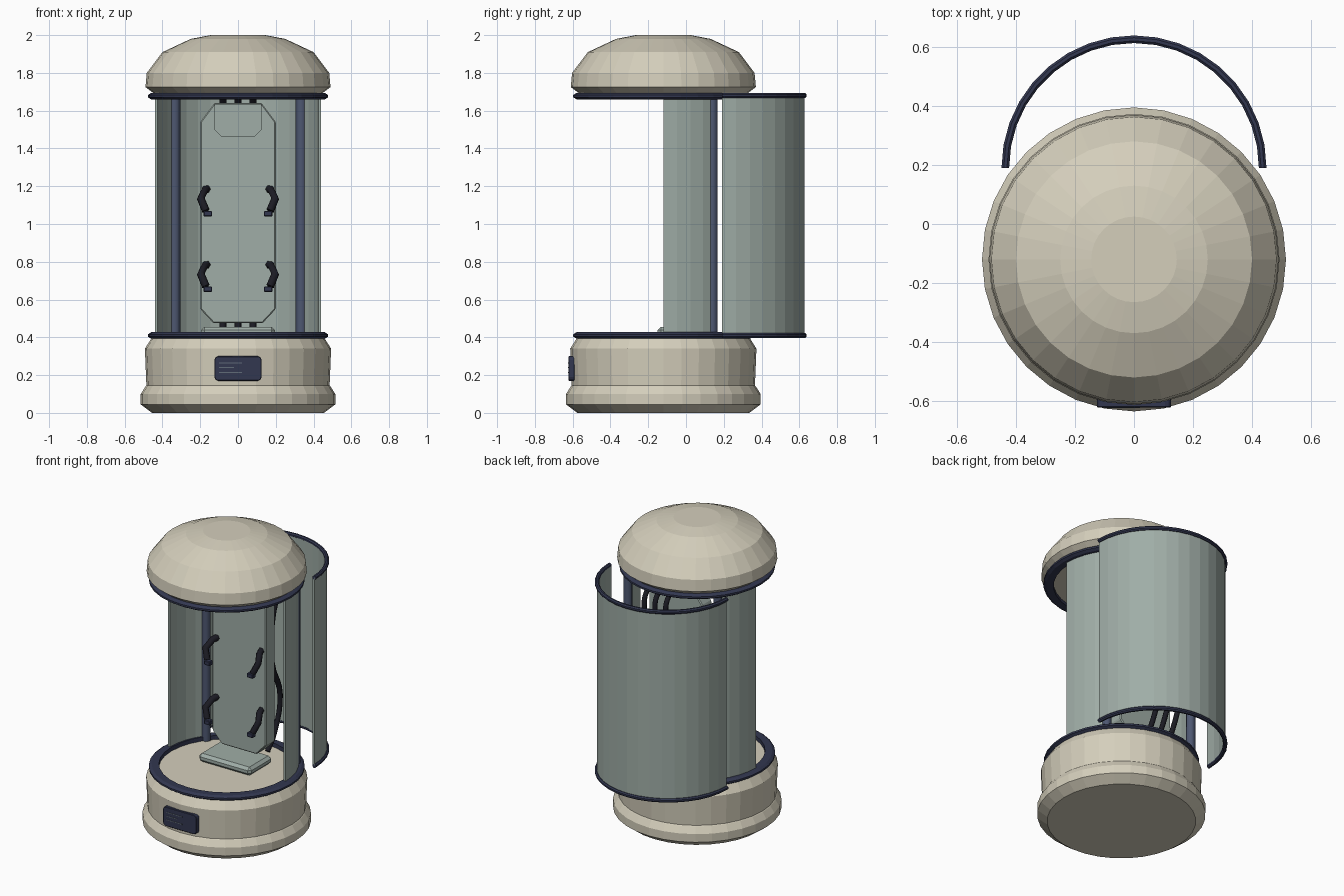
import bpy
import bmesh
from math import sin, cos, pi, radians
from mathutils import Vector

cube = bpy.data.objects.get("Cube")
if cube:
    bpy.data.objects.remove(cube)

AXIS_Y = -0.12   # centre line of base and cap
DOOR_Y = 0.19    # centre line of the opened door


def material(name, rgb):
    m = bpy.data.materials.new(name)
    m.use_nodes = True
    m.diffuse_color = (*rgb, 1)
    m.node_tree.nodes["Principled BSDF"].inputs["Base Color"].default_value = (*rgb, 1)
    return m


CREAM = material("cream", (0.66, 0.62, 0.50))
GLASS = material("grey green", (0.35, 0.42, 0.385))
NAVY = material("navy", (0.032, 0.038, 0.08))
STEEL = material("steel blue", (0.075, 0.095, 0.165))
BLACK = material("black", (0.011, 0.011, 0.017))
LINES = material("screen grey", (0.12, 0.15, 0.19))


def finish(bm, name, mat, bevel=0.0):
    bmesh.ops.recalc_face_normals(bm, faces=bm.faces)
    me = bpy.data.meshes.new(name)
    bm.to_mesh(me)
    bm.free()
    me.materials.append(mat)
    ob = bpy.data.objects.new(name, me)
    bpy.context.scene.collection.objects.link(ob)
    if bevel:
        b = ob.modifiers.new("Bevel", "BEVEL")
        b.width, b.segments = bevel, 1
    return ob


def lathe(name, mat, profile, cy, start=0, end=360, segs=32, closed=False):
    """Revolve (radius, z) points; closed profiles make rings or wall arcs."""
    bm = bmesh.new()
    full = end - start == 360
    rings = []
    for i in range(segs if full else segs + 1):
        a = radians(start + (end - start) * i / segs)
        rings.append([bm.verts.new((r * cos(a), cy + r * sin(a), z)) for r, z in profile])
    n = len(profile)
    for i in range(segs):
        p, q = rings[i], rings[(i + 1) % len(rings)]
        for j in range(n if closed else n - 1):
            k = (j + 1) % n
            bm.faces.new((p[j], q[j], q[k], p[k]))
    if closed and not full:
        bm.faces.new(rings[0])
        bm.faces.new(rings[-1])
    if not closed:
        bm.faces.new([r[0] for r in rings])
        bm.faces.new([r[-1] for r in rings])
    return finish(bm, name, mat)


def slab(name, mat, outline, y0, y1, bevel=0.0):
    """Extrude an (x, z) outline from y0 to y1."""
    bm = bmesh.new()
    f = bm.faces.new([bm.verts.new((x, y0, z)) for x, z in outline])
    ext = bmesh.ops.extrude_face_region(bm, geom=[f])
    bmesh.ops.translate(bm, vec=(0, y1 - y0, 0),
                        verts=[v for v in ext["geom"] if isinstance(v, bmesh.types.BMVert)])
    return finish(bm, name, mat, bevel)


def box(name, mat, centre, size, bevel=0.0):
    bm = bmesh.new()
    bmesh.ops.create_cube(bm, size=1)
    for v in bm.verts:
        v.co = Vector(centre) + Vector(size) * v.co
    return finish(bm, name, mat, bevel)


def tube(name, mat, points, radius, smooth=False):
    cu = bpy.data.curves.new(name, "CURVE")
    cu.dimensions = "3D"
    cu.bevel_depth, cu.bevel_resolution, cu.use_fill_caps = radius, 1, True
    cu.resolution_u = 5
    if smooth:
        s = cu.splines.new("BEZIER")
        s.bezier_points.add(len(points) - 1)
        for bp, p in zip(s.bezier_points, points):
            bp.co = p
            bp.handle_left_type = bp.handle_right_type = "AUTO"
    else:
        s = cu.splines.new("POLY")
        s.points.add(len(points) - 1)
        for sp, p in zip(s.points, points):
            sp.co = (*p, 1)
    cu.materials.append(mat)
    ob = bpy.data.objects.new(name, cu)
    bpy.context.scene.collection.objects.link(ob)
    return ob


def octagon(r, z, tube_r):
    return [(r + tube_r * cos(pi * (k + .5) / 4), z + tube_r * sin(pi * (k + .5) / 4))
            for k in range(8)]


# Base and domed cap
lathe("base", CREAM, [(.455, 0), (.515, .045), (.515, .1), (.49, .14), (.485, .145),
                      (.493, .34), (.455, .4)], AXIS_Y)
lathe("cap", CREAM, [(.44, 1.68), (.45, 1.695), (.49, 1.725), (.483, 1.8), (.40, 1.91),
                     (.25, 1.98), (.145, 2.0)], AXIS_Y)

# Dark sealing rings above the base and below the cap
for name, z in (("base_ring", .41), ("cap_ring", 1.677)):
    lathe(name, NAVY, [(.415, z - .017), (.46, z - .017), (.477, z - .006), (.477, z + .006),
                       (.46, z + .017), (.415, z + .017)], AXIS_Y, closed=True)

# Fixed side walls and posts
for side, start in (("left", 0), ("right", 142)):
    lathe(side + "_wall", GLASS, [(.425, .4), (.44, .4), (.44, 1.68), (.425, 1.68)],
          AXIS_Y, start, start + 38, 4, True)
    s = 1 if side == "left" else -1
    lathe_post = tube(side + "_post", STEEL, [(s * .335, .14, .4), (s * .335, .14, 1.68)], .03)

# Half-round door slid out to the back, with trims
lathe("door", GLASS, [(.424, .41), (.437, .41), (.437, 1.68), (.424, 1.68)],
      DOOR_Y, 0, 180, 18, True)
for name, z in (("door_bottom_trim", .41), ("door_top_trim", 1.68)):
    lathe(name, NAVY, octagon(.436, z, .014), DOOR_Y, 0, 180, 18, True)

# Backboard, headrest and foot plate
slab("backboard", GLASS, [(-.13, .475), (.13, .475), (.2, .55), (.2, 1.54), (.125, 1.64),
                          (-.125, 1.64), (-.2, 1.54), (-.2, .55)], .01, .11, .006)
slab("headrest", GLASS, [(-.085, 1.46), (.085, 1.46), (.125, 1.5), (.125, 1.635),
                         (-.125, 1.635), (-.125, 1.5)], -.005, .012)
box("foot_plate", GLASS, (0, -.03, .428), (.39, .24, .056), .018)

# Restraint clasps
for side, s in (("left", 1), ("right", -1)):
    for level, z in (("upper", 1.13), ("lower", .73)):
        name = side + "_" + level
        tube(name + "_clasp", BLACK, [(s * .165, .015, z + .055), (s * .175, -.02, z + .05),
                                      (s * .197, -.065, z + .005), (s * .17, -.085, z - .06)], .021)
        box(name + "_clasp_tip", NAVY, (s * .16, -.087, z - .075), (.045, .035, .03), .004)

# Hoses behind the backboard
for i, x in enumerate((-.08, 0, .08)):
    tube("hose_%d" % (i + 1), BLACK, [(x, .27, 1.68), (x, .33, 1.59), (x, .25, 1.25),
                                      (x, .25, .98), (x, .335, .74), (x, .27, .5),
                                      (x, .2, .41)], .018, True)

# Control screen with rounded corners and readout bars
corners = []
for cx, cz, a0 in ((.105, .28, 0), (-.105, .28, 90), (-.105, .19, 180), (.105, .19, 270)):
    for d in (0, 45, 90):
        a = radians(a0 + d)
        corners.append((cx + .02 * cos(a), cz + .02 * sin(a)))
slab("screen", NAVY, corners, -.622, -.59, .003)
for i, (z, w) in enumerate(((.265, .12), (.24, .08), (.215, .12))):
    box("screen_bar_%d" % (i + 1), LINES, (-.1 + w / 2, -.6225, z), (w, .003, .005))
